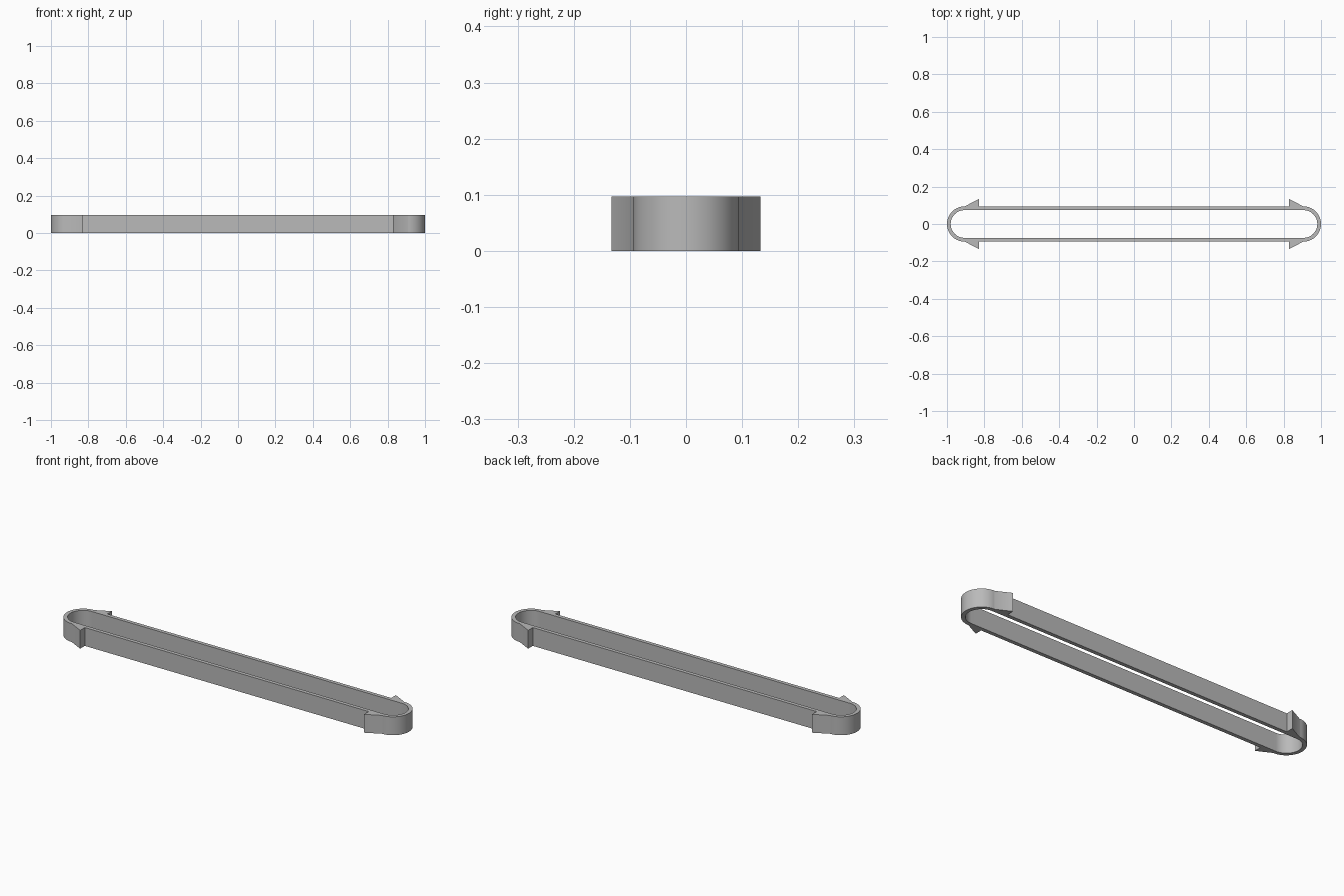
import bpy, bmesh
from math import sin, cos, pi, radians

if "Cube" in bpy.data.objects:
    bpy.data.objects.remove(bpy.data.objects["Cube"], do_unlink=True)

HEIGHT = 0.097
R_OUT, R_IN = 0.094, 0.074      # outer and inner radius of the rounded ends
CX = 1 - R_OUT                  # centre of the rounded end
BARB_X, BARB_Y = 0.83, 0.133    # tip of the barb
STEPS = 20

grey = bpy.data.materials.new("grey")
grey.use_nodes = True
colour = (0.49, 0.49, 0.49, 1)
grey.diffuse_color = colour
grey.node_tree.nodes["Principled BSDF"].inputs["Base Color"].default_value = colour

# One quarter of the band as (outer, inner) pairs: rounded end, barb tip, barb root
quarter = []
for i in range(STEPS + 1):
    a = pi / 2 * i / STEPS
    quarter.append(((CX + R_OUT * cos(a), R_OUT * sin(a)),
                    (CX + R_IN * cos(a), R_IN * sin(a))))
quarter.append(((BARB_X, BARB_Y), (BARB_X + 0.04, R_IN)))
quarter.append(((BARB_X, R_OUT), (BARB_X, R_IN)))


def mirrored(pairs, sx, sy):
    return [tuple((x * sx, y * sy) for x, y in pair) for pair in pairs]


# Four mirrored quarters make the closed loop; shared end points are dropped
loop = (quarter + mirrored(quarter, -1, 1)[::-1]
        + mirrored(quarter, -1, -1)[1:] + mirrored(quarter, 1, -1)[:0:-1])

# Flat ring, then pulled up to the band height
bm = bmesh.new()
rings = [[bm.verts.new((*pair[k], 0)) for pair in loop] for k in (0, 1)]
outer, inner = rings
for i in range(len(loop)):
    j = (i + 1) % len(loop)
    bm.faces.new((outer[i], outer[j], inner[j], inner[i]))
result = bmesh.ops.extrude_face_region(bm, geom=bm.faces[:])
top = [g for g in result["geom"] if isinstance(g, bmesh.types.BMVert)]
bmesh.ops.translate(bm, vec=(0, 0, HEIGHT), verts=top)
bmesh.ops.recalc_face_normals(bm, faces=bm.faces[:])

mesh = bpy.data.meshes.new("barbed_band")
bm.to_mesh(mesh)
bm.free()
mesh.materials.append(grey)
band = bpy.data.objects.new("barbed_band", mesh)
bpy.context.collection.objects.link(band)

# Smooth rounded ends, crisp rims and barbs
bpy.ops.object.select_all(action="DESELECT")
band.select_set(True)
bpy.context.view_layer.objects.active = band
bpy.ops.object.shade_smooth_by_angle(angle=radians(35))
